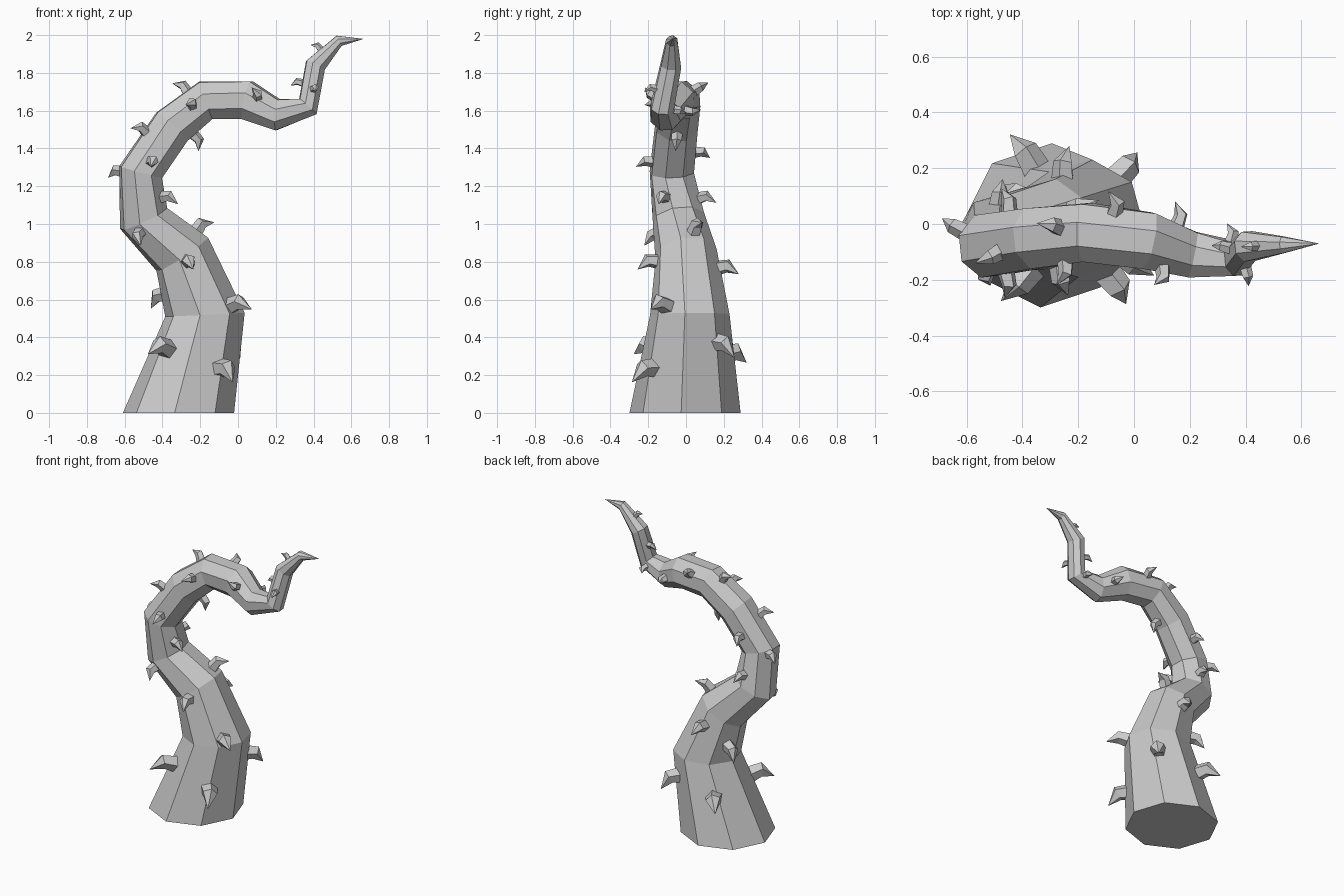
import bpy
import bmesh
from math import radians, sin, cos, pi
from mathutils import Vector

default_cube = bpy.data.objects.get("Cube")
if default_cube:
    bpy.data.objects.remove(default_cube, do_unlink=True)

# One plain colour for everything
grey = bpy.data.materials.new("plain_grey")
grey.use_nodes = True
colour = (0.6, 0.6, 0.6, 1)
grey.diffuse_color = colour
grey.node_tree.nodes["Principled BSDF"].inputs["Base Color"].default_value = colour

SIDES = 8
UP = Vector((0, 0, 1))
DEPTH = Vector((0, 1, 0))

# Bends of the tentacle: centre and radius
BENDS = [
    (-.315, -.005, 0, .295), (-.175, .02, .52, .212), (-.295, 0, .84, .165),
    (-.5, -.04, 1.03, .14), (-.515, -.075, 1.275, .122), (-.35, -.05, 1.515, .118),
    (-.17, -.03, 1.655, .112), (.05, -.06, 1.655, .11), (.21, -.11, 1.578, .088),
    (.37, -.125, 1.622, .065), (.41, -.08, 1.84, .058), (.535, -.075, 1.97, .032),
]
centres = [Vector(b[:3]) for b in BENDS]
radii = [b[3] for b in BENDS]
tip = Vector((.665, -.07, 1.98))
axis = centres + [tip]

# Roots of the thorns, roughly on the skin
THORNS = [
    (-.42, -.22, .35), (-.08, -.2, .23), (-.38, .24, .31), (-.03, .2, .36),
    (-.02, -.12, .57), (-.46, .13, .6), (-.26, -.18, .8), (-.25, .22, .77),
    (-.21, .05, .97), (-.53, -.19, .93), (-.36, -.13, 1.14), (-.48, .11, 1.14),
    (-.45, -.23, 1.33), (-.64, -.02, 1.33), (-.45, .06, 1.38), (-.52, -.12, 1.51),
    (-.22, -.05, 1.45), (-.25, -.18, 1.64), (-.28, -.01, 1.71), (-.07, .05, 1.71),
    (.1, -.19, 1.69), (.16, .02, 1.6), (.31, -.08, 1.75), (.35, -.04, 1.6),
    (.41, -.2, 1.72), (.42, -.08, 1.94),
]


def ring(bm, centre, u, v, radius, count, turn=0):
    """Add one loop of vertices in the plane of u and v."""
    angles = [turn + 2 * pi * i / count for i in range(count)]
    return [bm.verts.new(centre + radius * (cos(a) * u + sin(a) * v)) for a in angles]


def skin(bm, loops, point):
    """Bridge the loops, cap the first and close the last to a point."""
    count = len(loops[0])
    bm.faces.new(loops[0][::-1])
    for low, high in zip(loops, loops[1:]):
        for i in range(count):
            j = (i + 1) % count
            bm.faces.new((low[i], low[j], high[j], high[i]))
    end = bm.verts.new(point)
    for i in range(count):
        bm.faces.new((loops[-1][i], loops[-1][(i + 1) % count], end))


def finish(bm, name):
    bmesh.ops.recalc_face_normals(bm, faces=bm.faces)
    mesh = bpy.data.meshes.new(name)
    bm.to_mesh(mesh)
    bm.free()
    mesh.materials.append(grey)
    obj = bpy.data.objects.new(name, mesh)
    bpy.context.scene.collection.objects.link(obj)
    return obj


# Tentacle body: faceted rings swept along the bends with a slight twist
bm = bmesh.new()
loops = []
for i, (centre, radius) in enumerate(zip(centres, radii)):
    if i == 0:
        tangent = UP
    else:
        before = (centre - axis[i - 1]).normalized()
        after = (axis[i + 1] - centre).normalized()
        tangent = (before + after).normalized()
    u = DEPTH.cross(tangent).normalized()
    v = tangent.cross(u)
    twist = radians(-4 - 3 * min(i, 5))
    loops.append(ring(bm, centre, u, v, radius, SIDES, twist))
skin(bm, loops, tip)
finish(bm, "tentacle_body")


def nearest_on_axis(point):
    """Closest axis point, with the local direction and radius."""
    best = None
    for i in range(len(centres) - 1):
        a, b = centres[i], centres[i + 1]
        span = b - a
        t = max(0, min(1, (point - a).dot(span) / span.length_squared))
        spot = a + span * t
        gap = (point - spot).length
        if best is None or gap < best[0]:
            best = (gap, spot, span.normalized(), radii[i] + (radii[i + 1] - radii[i]) * t)
    return best[1:]


# Thorns: five-sided hooks that curl back toward the root of the tentacle
for number, root in enumerate(THORNS, 1):
    spot, along, radius = nearest_on_axis(Vector(root))
    out = Vector(root) - spot
    out = (out - along * out.dot(along)).normalized()
    side = along.cross(out)
    size = .028 + .42 * radius
    base = spot + out * radius * .9
    bm = bmesh.new()
    hook = []
    for lift, shift, width in ((-.1, 0, .42), (.55, .08, .36)):
        lean = (along + out * shift * 4).normalized()
        hook.append(ring(bm, base + size * (out * lift + along * shift), lean, side, size * width, 5))
    skin(bm, hook, base + size * (out * 1.1 - along * .42))
    finish(bm, f"thorn_{number}")
